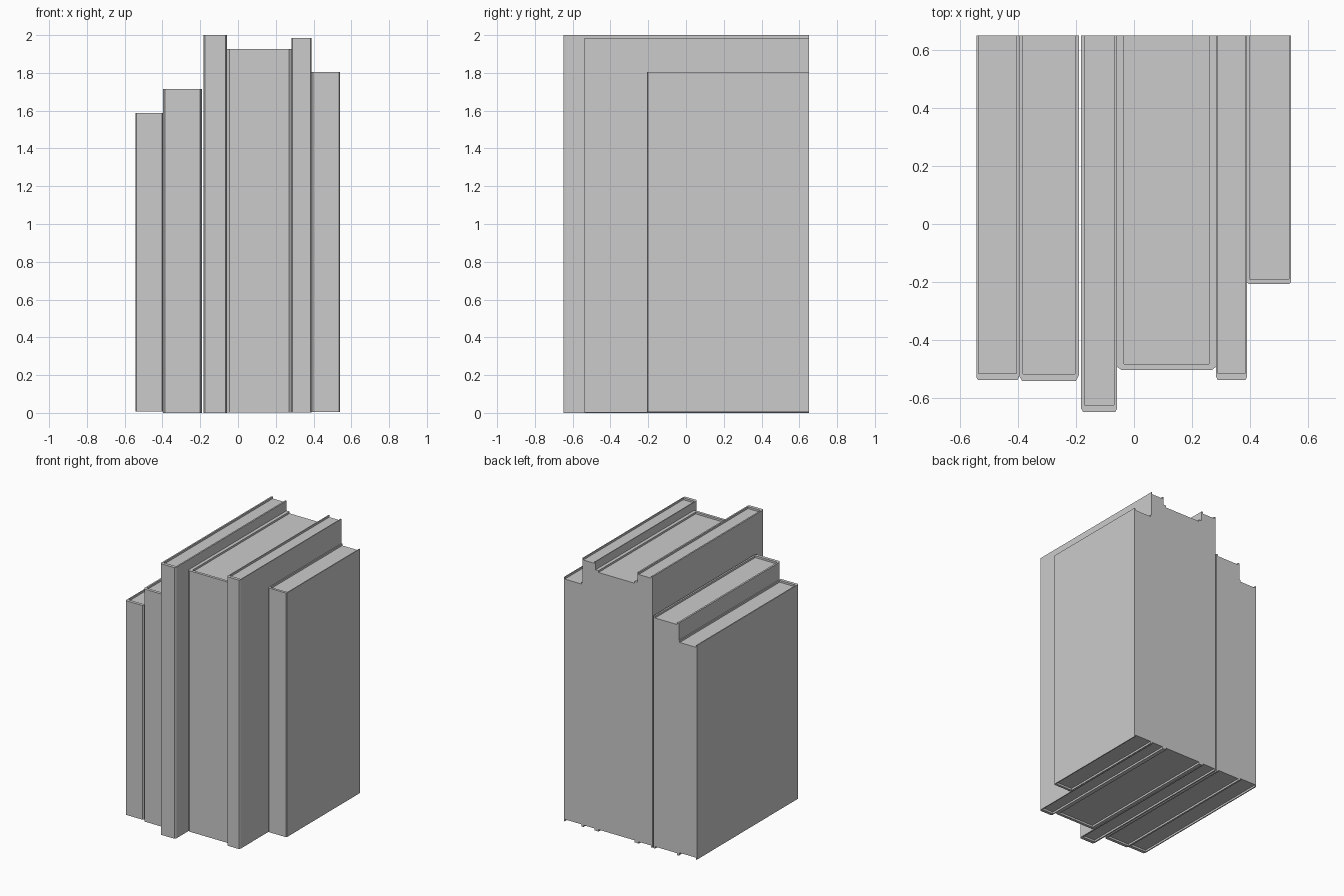
import bpy, bmesh

if "Cube" in bpy.data.objects:
    bpy.data.objects.remove(bpy.data.objects["Cube"])

BACK = 0.65      # all books line up at the fore-edge
RECESS = 0.014   # pages sit slightly below the cover edges


def prism(name, pts, z0, z1):
    """Extrude a closed plan outline from z0 to z1."""
    bm = bmesh.new()
    face = bm.faces.new([bm.verts.new((x, y, z0)) for x, y in pts])
    top = bmesh.ops.extrude_face_region(bm, geom=[face])["geom"]
    bmesh.ops.translate(bm, vec=(0, 0, z1 - z0),
                        verts=[v for v in top if isinstance(v, bmesh.types.BMVert)])
    bmesh.ops.recalc_face_normals(bm, faces=bm.faces)
    mesh = bpy.data.meshes.new(name)
    bm.to_mesh(mesh)
    bm.free()
    obj = bpy.data.objects.new(name, mesh)
    bpy.context.collection.objects.link(obj)
    return obj


def book(i, x0, x1, front, z0, z1, board, spine, cx, cy):
    # U-shaped cover with chamfered spine corners
    a, b, s = x0 + board, x1 - board, front + spine
    prism(f"book_{i}_cover", [
        (x0, BACK), (x0, front + cy), (x0 + cx, front), (x1 - cx, front),
        (x1, front + cy), (x1, BACK), (b, BACK), (b, s), (a, s), (a, BACK)], z0, z1)
    # page block filling the cover
    prism(f"book_{i}_pages", [(a, BACK), (a, s), (b, s), (b, BACK)],
          z0 + RECESS, z1 - RECESS)


# x0, x1, spine y, bottom, top, board thickness, spine thickness, chamfer x, chamfer y
books = [
    (-0.543, -0.396, -0.538, 0.008, 1.588, 0.008, 0.023, 0.006, 0.010),
    (-0.396, -0.190, -0.540, 0.000, 1.715, 0.013, 0.023, 0.010, 0.018),
    (-0.182, -0.058, -0.648, 0.000, 2.000, 0.011, 0.024, 0.007, 0.012),
    (-0.058, 0.283, -0.502, 0.002, 1.927, 0.024, 0.020, 0.014, 0.010),
    (0.283, 0.390, -0.538, 0.002, 1.986, 0.007, 0.023, 0.006, 0.012),
    (0.390, 0.541, -0.207, 0.004, 1.805, 0.007, 0.018, 0.006, 0.006),
]
for i, spec in enumerate(books, 1):
    book(i, *spec)
